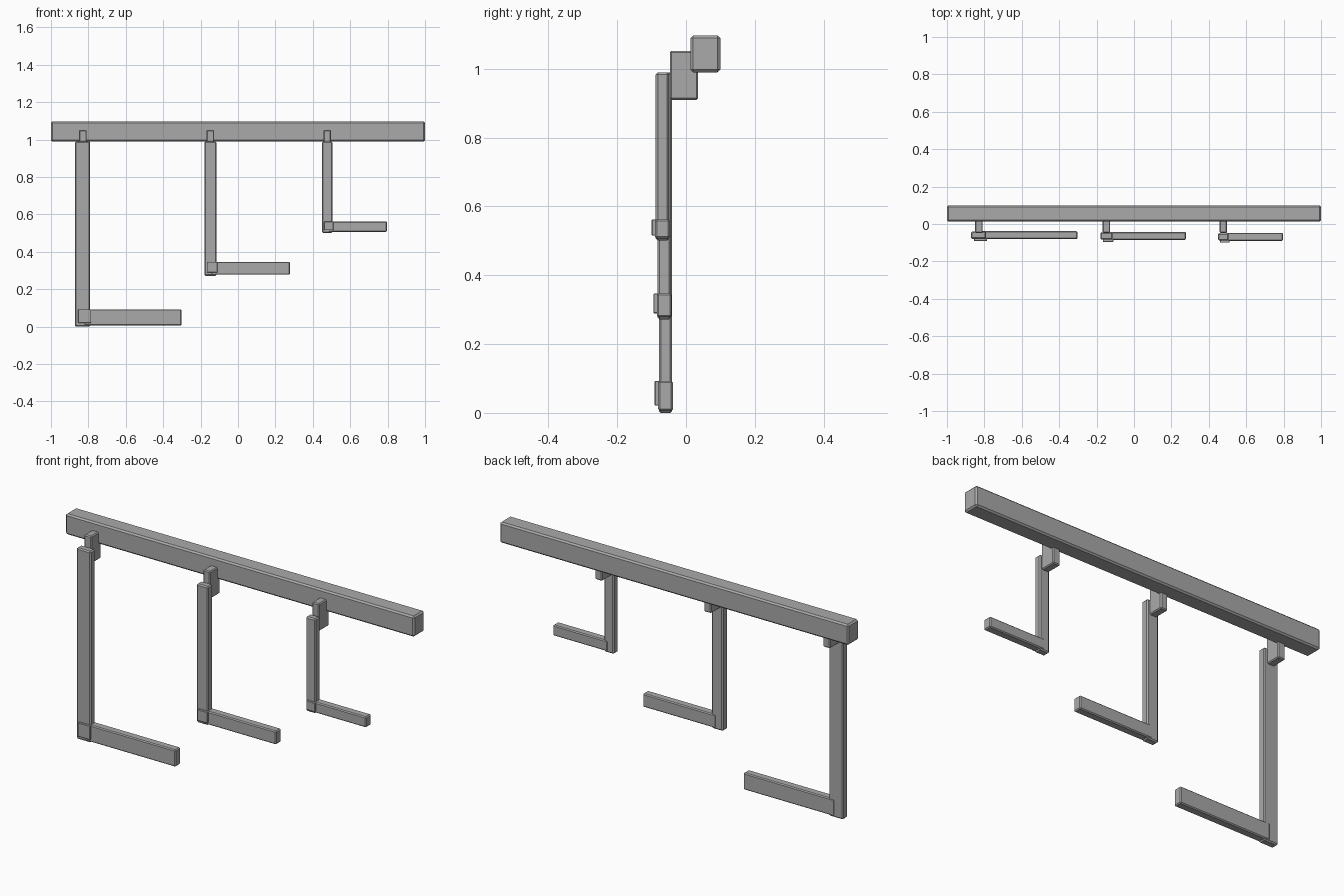
import bpy

if "Cube" in bpy.data.objects:
    bpy.data.objects.remove(bpy.data.objects["Cube"], do_unlink=True)

# Single flat grey material
GREY = (0.4, 0.4, 0.4, 1)
grey = bpy.data.materials.new("plain grey")
grey.use_nodes = True
grey.diffuse_color = GREY
grey.node_tree.nodes["Principled BSDF"].inputs["Base Color"].default_value = GREY


def box(name, x, y, z, bevel):
    """Chamfered box from (min, max) ranges on each axis."""
    axes = (x, y, z)
    bpy.ops.mesh.primitive_cube_add(size=1, location=[(a + b) / 2 for a, b in axes])
    ob = bpy.context.object
    ob.name = ob.data.name = name
    ob.scale = [b - a for a, b in axes]
    bpy.ops.object.transform_apply(location=False, rotation=False, scale=True)
    mod = ob.modifiers.new("chamfer", "BEVEL")
    mod.width = bevel
    mod.segments = 1
    ob.data.materials.append(grey)
    return ob


# Long top beam
box("top_beam", (-1, 1), (0.013, 0.1), (0.99, 1.097), 0.008)

# Hangers: post left, post right, arm end, bottom, arm top, post front, bracket left
hangers = {
    "large": (-0.872, -0.79, -0.302, 0.003, 0.093, -0.079, -0.85),
    "medium": (-0.18, -0.115, 0.278, 0.275, 0.347, -0.083, -0.168),
    "small": (0.449, 0.505, 0.797, 0.504, 0.562, -0.088, 0.457),
}
for size, (left, right, end, low, top, front, bracket) in hangers.items():
    back = front + 0.039
    width = right - left
    # Bracket joining the beam to the post
    box(size + "_bracket", (bracket, bracket + 0.041), (-0.047, 0.035), (0.91, 1.052), 0.005)
    # Upright post
    box(size + "_post", (left, right), (front, back), (low - 0.003, 0.99), 0.006)
    # Horizontal arm, lapped into the foot of the post
    box(size + "_arm", (right - 0.4 * width, end), (front - 0.002, back + 0.002), (low + 0.003, top), 0.005)
    # Square cover plate over the joint
    box(size + "_joint_plate", (left + 0.2 * width, right + 0.005), (front - 0.012, front + 0.002),
        (low + 0.2 * (top - low), top), 0.002)
